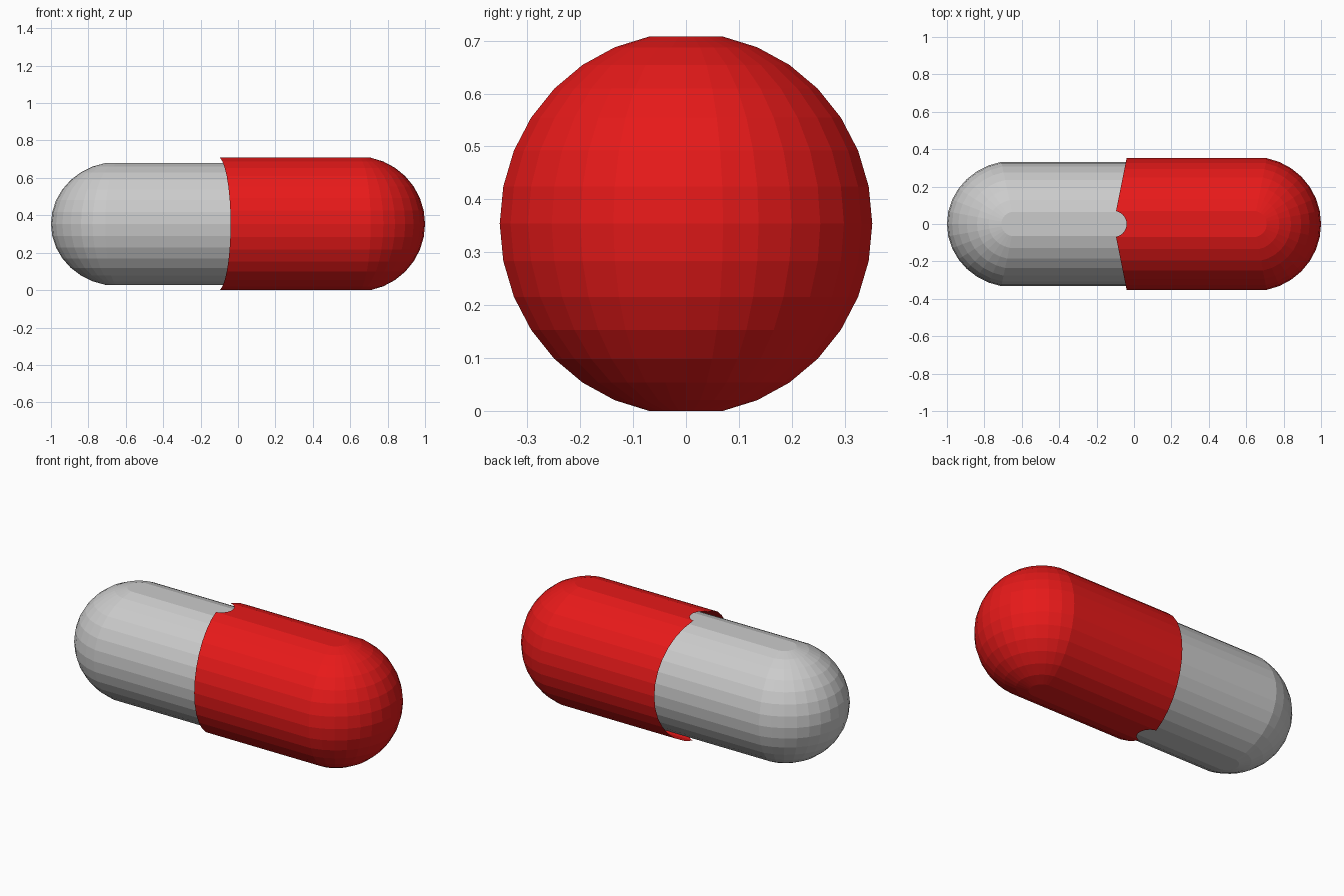
import bpy, bmesh, math

if "Cube" in bpy.data.objects:
    bpy.data.objects.remove(bpy.data.objects["Cube"])

STEP = math.radians(11.25)
ZC = 0.354          # height of the capsule axis
LENGTH = 0.749      # straight section of each half


def half_shell(name, side, rx, ry, rz, color=None):
    """Faceted half sphere without pole, its open rim swept towards the other half."""
    bm = bmesh.new()
    cx = side * (1 - rx)
    grid = []
    for j in range(-7, 8):
        p = j * STEP
        grid.append([bm.verts.new((cx + side * rx * math.cos(p) * math.cos(i * STEP),
                                   ry * math.cos(p) * math.sin(i * STEP),
                                   ZC + rz * math.sin(p))) for i in range(-7, 8)])
    for a, b in zip(grid, grid[1:]):
        for i in range(14):
            bm.faces.new((a[i], a[i + 1], b[i + 1], b[i]))
    # sweep the whole rim, including the pole arcs that form the notches
    rim = [e for e in bm.edges if e.is_boundary]
    new = bmesh.ops.extrude_edge_only(bm, edges=rim)["geom"]
    verts = [v for v in new if isinstance(v, bmesh.types.BMVert)]
    bmesh.ops.translate(bm, verts=verts, vec=(-side * LENGTH, 0, 0))
    # outward normals
    bmesh.ops.recalc_face_normals(bm, faces=bm.faces[:])
    tip = max(bm.faces, key=lambda f: side * f.calc_center_median().x)
    if tip.normal.x * side < 0:
        bmesh.ops.reverse_faces(bm, faces=bm.faces[:])
    me = bpy.data.meshes.new(name)
    bm.to_mesh(me)
    bm.free()
    ob = bpy.data.objects.new(name, me)
    bpy.context.collection.objects.link(ob)
    if color:
        mat = bpy.data.materials.new(name + "_colour")
        mat.diffuse_color = color
        mat.use_nodes = True
        mat.node_tree.nodes["Principled BSDF"].inputs["Base Color"].default_value = mat.diffuse_color
        me.materials.append(mat)
    return ob


# outer red cap and the slimmer grey body that slides into it
half_shell("red_cap", 1, 0.361, 0.359, 0.361, (0.8, 0.01, 0.01, 1))
half_shell("grey_body", -1, 0.361, 0.339, 0.332)
